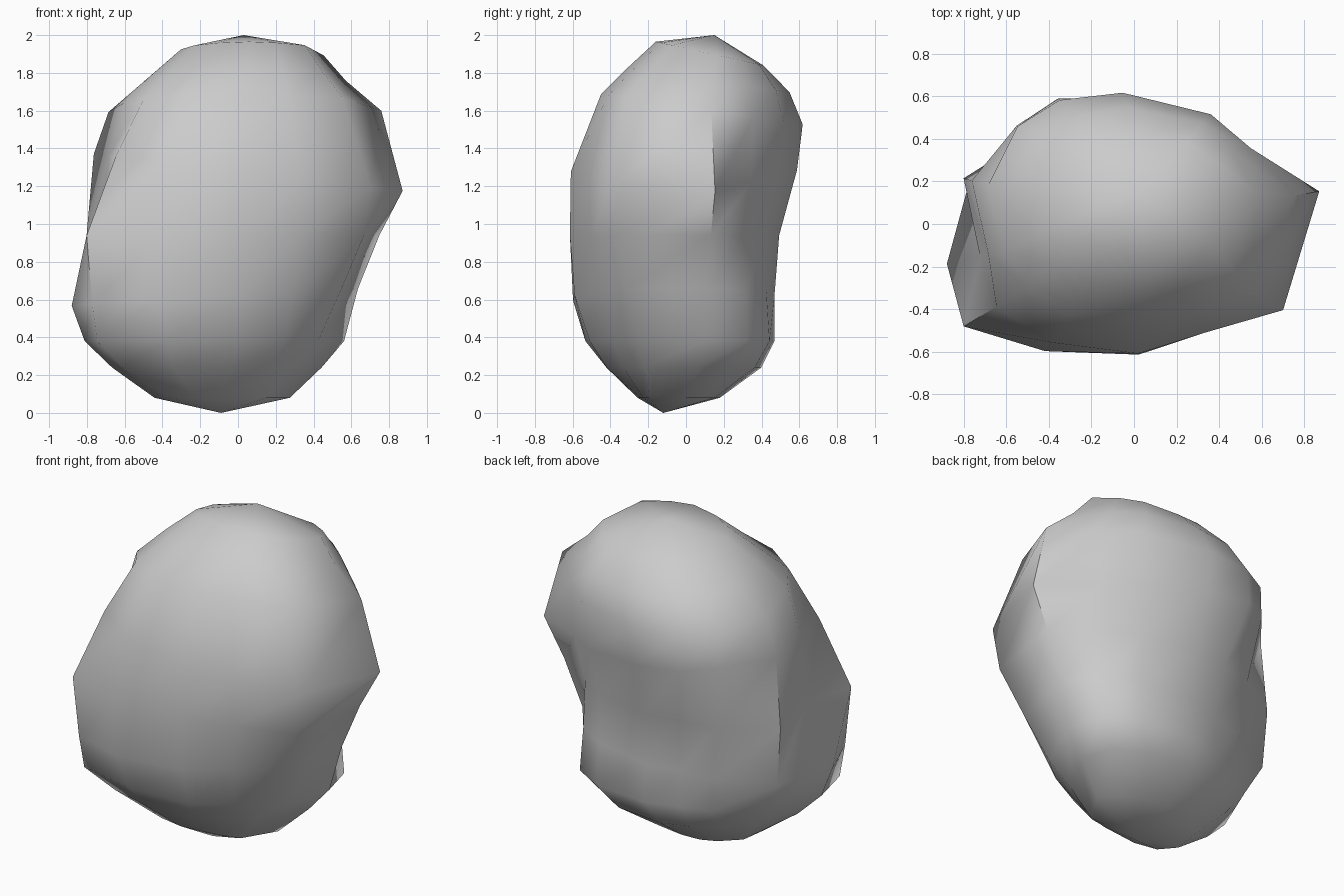
import bpy, bmesh, math

# Directions of the columns of points round the boulder, following its main corners
ANGLES = [10, 33, 55, 95, 121, 140, 165, 192, 211, 235, 272, 303, 330]

# Cross-sections: (height, centre x, centre y, radius in each direction)
SECTIONS = [
    (0.08, -.08, -.06, (.36, .30, .26, .24, .27, .30, .35, .37, .33, .24, .18, .20, .27)),
    (0.24, -.06, -.02, (.51, .52, .47, .42, .42, .46, .53, .62, .64, .49, .40, .37, .40)),
    (0.38, 0, 0, (.57, .60, .54, .47, .48, .55, .69, .83, .87, .65, .51, .46, .49)),
    (0.62, 0, 0, (.645, .58, .52, .47, .48, .58, .80, .90, .90, .73, .59, .54, .63)),
    (0.94, 0, 0, (.76, .57, .52, .495, .54, .64, .83, .74, .935, .73, .615, .60, .77)),
    (1.28, 0, 0, (.885, .63, .59, .59, .69, .72, .79, .70, .755, .68, .61, .61, .81)),
    (1.62, 0, 0, (.77, .655, .63, .62, .68, .715, .71, .62, .58, .52, .45, .49, .64)),
    (1.78, .02, .05, (.56, .53, .52, .50, .54, .56, .54, .49, .45, .39, .36, .39, .49)),
    (1.93, .05, .10, (.41, .38, .35, .31, .35, .38, .37, .36, .33, .28, .26, .28, .35)),
]
# Tilt of the upper sections: slope along x and y
TILT = {3: (0.06, 0.0), 5: (-0.12, 0.0), 6: (0.0, -0.15), 7: (0.0, -0.15), 8: (0.0, -0.22)}
BOTTOM, TOP = (-0.09, -0.12, 0.0), (0.03, 0.15, 2.0)

bm = bmesh.new()
rings = []
for k, (z, cx, cy, radii) in enumerate(SECTIONS):
    sx, sy = TILT.get(k, (0, 0))
    ring = []
    for deg, r in zip(ANGLES, radii):
        a = math.radians(deg)
        x, y = cx + r * math.cos(a), cy + r * math.sin(a)
        ring.append(bm.verts.new((x, y, z + sx * x + sy * y)))
    rings.append(ring)

# Skin between neighbouring sections
n = len(ANGLES)
for low, high in zip(rings, rings[1:]):
    for i in range(n):
        j = (i + 1) % n
        bm.faces.new((low[i], low[j], high[j], high[i]))

# Close both ends with a fan
bottom, top = bm.verts.new(BOTTOM), bm.verts.new(TOP)
for i in range(n):
    j = (i + 1) % n
    bm.faces.new((bottom, rings[0][j], rings[0][i]))
    bm.faces.new((top, rings[-1][i], rings[-1][j]))
bmesh.ops.recalc_face_normals(bm, faces=bm.faces)

mesh = bpy.data.meshes.new("boulder")
bm.to_mesh(mesh)
bm.free()
boulder = bpy.data.objects.new("boulder", mesh)
bpy.context.collection.objects.link(boulder)
bpy.context.view_layer.objects.active = boulder
boulder.select_set(True)
bpy.ops.object.shade_smooth_by_angle(angle=math.radians(60))
